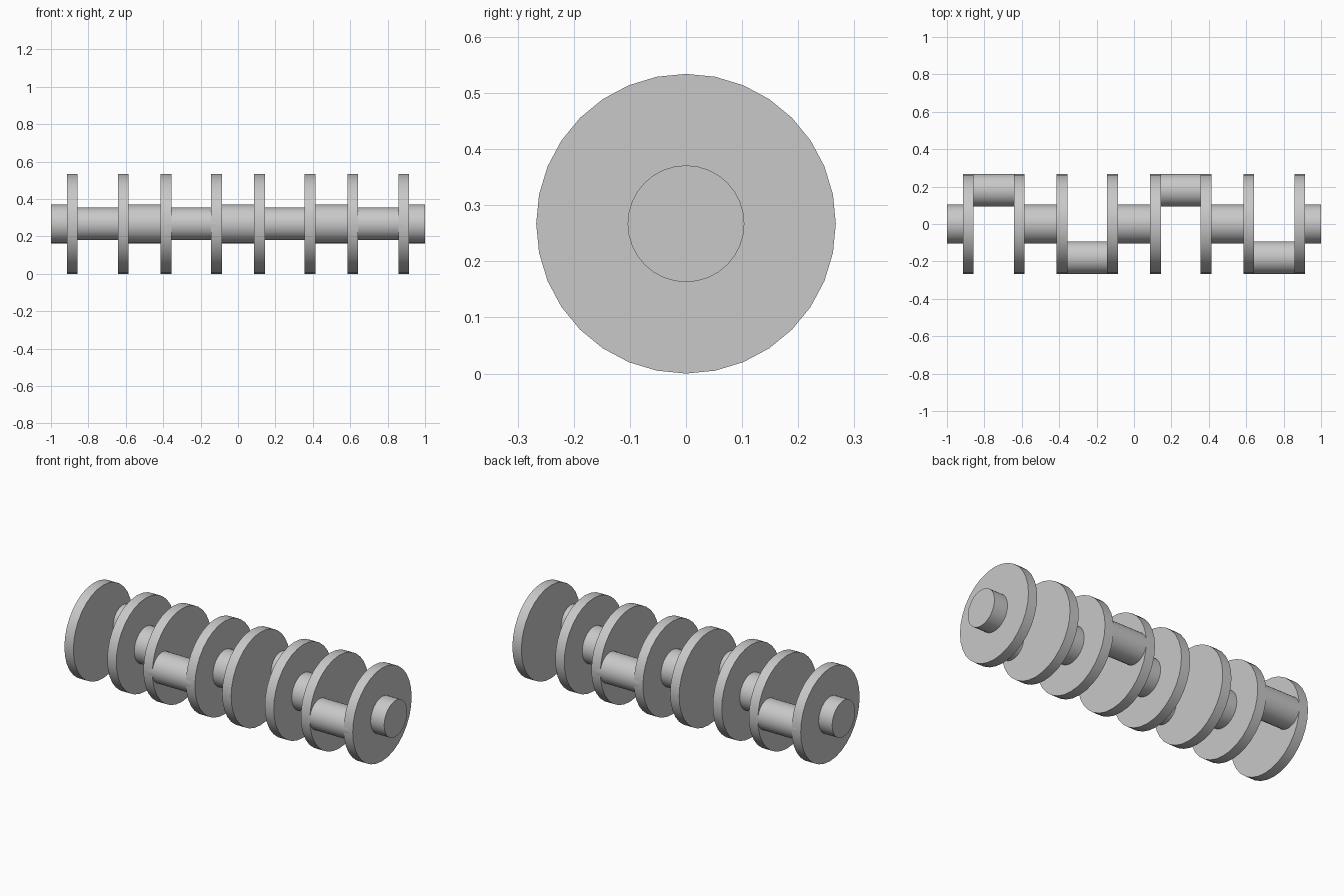
import bpy
import math

cube = bpy.data.objects.get("Cube")
if cube:
    bpy.data.objects.remove(cube, do_unlink=True)

steel = bpy.data.materials.new("grey_steel")
steel.use_nodes = True
GREY = (0.58, 0.58, 0.58, 1)
steel.diffuse_color = GREY
steel.node_tree.nodes["Principled BSDF"].inputs["Base Color"].default_value = GREY

WEB_RADIUS = 0.267
WEB_THICKNESS = 0.057
JOURNAL_RADIUS = 0.104
PIN_RADIUS = 0.087
AXIS_Z = WEB_RADIUS
PIN_OFFSET = WEB_RADIUS - PIN_RADIUS


def rod(name, x0, x1, radius, y=0):
    """Round bar along x between x0 and x1."""
    bpy.ops.mesh.primitive_cylinder_add(
        vertices=32, radius=radius, depth=x1 - x0,
        location=((x0 + x1) / 2, y, AXIS_Z), rotation=(0, math.pi / 2, 0))
    obj = bpy.context.object
    obj.name = name
    obj.data.materials.append(steel)
    bpy.ops.object.shade_smooth_by_angle(angle=math.radians(30))
    return obj


# Round crank webs, mirrored about the middle
half = [0.115, 0.385, 0.614, 0.886]
webs = [-x for x in reversed(half)] + half
for i, x in enumerate(webs):
    rod(f"crank_web_{i + 1}", x - WEB_THICKNESS / 2, x + WEB_THICKNESS / 2, WEB_RADIUS)

# Main journals on the axis and crank pins alternating back and front
stops = [-1] + webs + [1]
for i, (x0, x1) in enumerate(zip(stops, stops[1:])):
    if i % 2 == 0:
        rod(f"main_journal_{i // 2 + 1}", x0, x1, JOURNAL_RADIUS)
    else:
        side = 1 if i % 4 == 1 else -1
        rod(f"crank_pin_{i // 2 + 1}", x0, x1, PIN_RADIUS, side * PIN_OFFSET)
